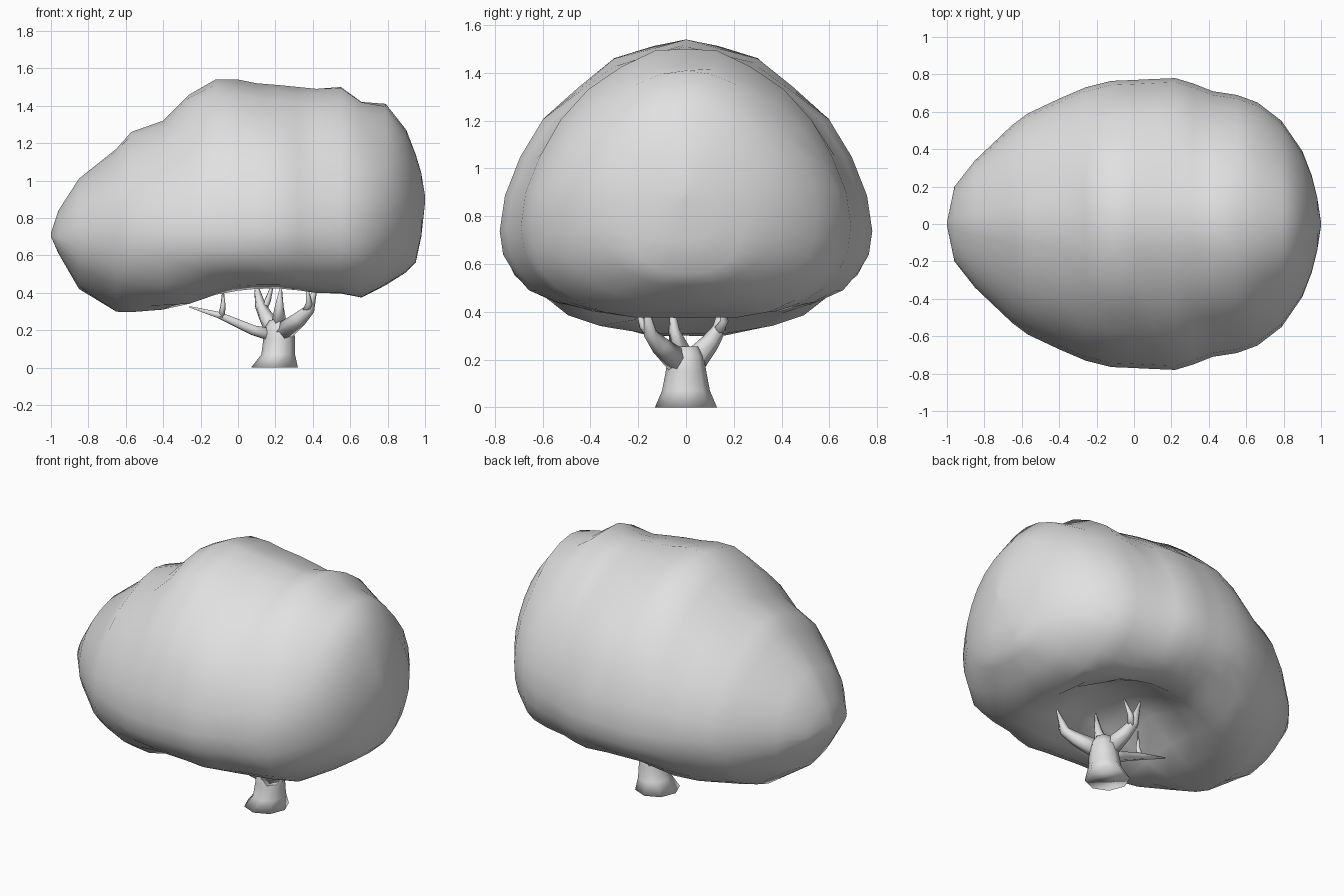
import bpy
import bmesh
from math import sin, cos, pi, exp, copysign
from mathutils import Vector, noise

default = bpy.data.objects.get("Cube")
if default:
    bpy.data.objects.remove(default, do_unlink=True)

# One plain grey for the whole tree
grey = bpy.data.materials.new("light_grey")
grey.use_nodes = True
grey.diffuse_color = (0.75, 0.75, 0.75, 1)
grey.node_tree.nodes["Principled BSDF"].inputs["Base Color"].default_value = grey.diffuse_color


def loft(name, rings):
    """Skin a list of equally long point rings and cap both ends."""
    bm = bmesh.new()
    loops = [[bm.verts.new(point) for point in ring] for ring in rings]
    count = len(loops[0])
    for lower, upper in zip(loops, loops[1:]):
        for i in range(count):
            j = (i + 1) % count
            bm.faces.new((lower[i], lower[j], upper[j], upper[i]))
    bm.faces.new(loops[0][::-1])
    bm.faces.new(loops[-1])
    bmesh.ops.recalc_face_normals(bm, faces=bm.faces)
    mesh = bpy.data.meshes.new(name)
    bm.to_mesh(mesh)
    bm.free()
    mesh.materials.append(grey)
    mesh.shade_smooth()
    obj = bpy.data.objects.new(name, mesh)
    bpy.context.collection.objects.link(obj)
    return obj


def limb(name, path, radii, sides=6):
    """Tapered tube that follows a path."""
    points = [Vector(p) for p in path]
    rings = []
    for i, (point, radius) in enumerate(zip(points, radii)):
        before = points[max(i - 1, 0)]
        after = points[min(i + 1, len(points) - 1)]
        turn = (after - before).to_track_quat("Z", "Y")
        ring = []
        for k in range(sides):
            angle = 2 * pi * k / sides
            ring.append(point + turn @ Vector((cos(angle), sin(angle), 0)) * radius)
        rings.append(ring)
    return loft(name, rings)


def power(value, exponent):
    return copysign(abs(value) ** exponent, value)


def crown_ring(x, bottom, top, width, sides=28):
    """Cross-section of the crown: peaked above, full below, hollow over the trunk."""
    middle = 0.73 + 0.04 * x
    if x > 0.5:
        middle += 0.2 * (x - 0.5)
    middle = min(max(middle, bottom), top)
    fullness = min(max((x + 0.7) / 0.8, 0), 1)
    ring = []
    for k in range(sides):
        angle = 2 * pi * k / sides
        c, s = cos(angle), sin(angle)
        if s >= 0:
            y = width * power(c, 1.14)
            z = middle + (top - middle) * power(s, 1.1)
        else:
            y = width * power(c, 1 - 0.26 * fullness)
            z = middle + (middle - bottom) * power(s, 1 - 0.14 * fullness)
            # Hollow around the branches
            if s < -0.6:
                z += 0.21 * exp(-(((x - 0.13) / 0.4) ** 2 + (y / 0.33) ** 2) ** 2)
        # Soft mirrored lumps, fading towards the tips
        lump = noise.noise(Vector((x, abs(y), z)) * 4) * 0.025 * min(1, width * 2)
        if 0.1 < abs(c) < 0.95:
            y += lump * c
            z += lump * s
        ring.append((x, y, z))
    return ring


# Crown: x, bottom, top, half width
crown_stations = [
    (-1, 0.70, 0.72, 0.01),
    (-0.96, 0.61, 0.84, 0.2),
    (-0.85, 0.42, 1.01, 0.34),
    (-0.65, 0.3, 1.17, 0.53),
    (-0.57, 0.3, 1.26, 0.59),
    (-0.4, 0.3, 1.32, 0.67),
    (-0.26, 0.31, 1.46, 0.73),
    (-0.12, 0.35, 1.54, 0.765),
    (0, 0.365, 1.54, 0.77),
    (0.1, 0.375, 1.52, 0.775),
    (0.22, 0.375, 1.51, 0.78),
    (0.32, 0.37, 1.5, 0.75),
    (0.42, 0.355, 1.49, 0.71),
    (0.55, 0.355, 1.5, 0.69),
    (0.66, 0.365, 1.42, 0.65),
    (0.79, 0.44, 1.41, 0.55),
    (0.9, 0.51, 1.27, 0.39),
    (0.95, 0.56, 1.14, 0.26),
    (0.98, 0.7, 1.04, 0.14),
    (1, 0.88, 0.92, 0.01),
]
loft("crown", [crown_ring(*station) for station in crown_stations])

# Trunk: centre x, height, half sizes along x and y
trunk_stations = [
    (0.195, 0, 0.125, 0.13),
    (0.215, 0.07, 0.09, 0.1),
    (0.22, 0.15, 0.085, 0.085),
    (0.22, 0.21, 0.08, 0.075),
    (0.22, 0.255, 0.05, 0.05),
]
trunk_rings = []
for x, z, half_x, half_y in trunk_stations:
    angles = [2 * pi * k / 8 for k in range(8)]
    trunk_rings.append([(x + half_x * cos(a), half_y * sin(a), z) for a in angles])
loft("trunk", trunk_rings)

# Main branches with their forked twigs
limb("left_branch", [(0.24, -0.03, 0.19), (0.33, -0.11, 0.26), (0.38, -0.15, 0.31), (0.42, -0.17, 0.44)],
     [0.055, 0.04, 0.03, 0.006])
limb("left_twig", [(0.36, -0.13, 0.29), (0.38, -0.18, 0.34), (0.37, -0.21, 0.43)], [0.025, 0.018, 0.004])
limb("back_branch", [(0.2, 0.03, 0.19), (0.15, 0.1, 0.27), (0.12, 0.14, 0.33), (0.09, 0.16, 0.47)],
     [0.055, 0.04, 0.03, 0.006])
limb("back_twig", [(0.13, 0.13, 0.31), (0.16, 0.16, 0.36), (0.19, 0.14, 0.46)], [0.025, 0.018, 0.004])
limb("middle_branch", [(0.22, -0.01, 0.22), (0.22, -0.05, 0.32), (0.23, -0.06, 0.44)],
     [0.045, 0.025, 0.005])
limb("right_branch", [(0.2, 0, 0.17), (0.08, -0.02, 0.2), (-0.1, -0.05, 0.28), (-0.26, -0.04, 0.325)],
     [0.04, 0.03, 0.02, 0.004])
limb("right_twig", [(-0.09, -0.05, 0.27), (-0.08, -0.06, 0.33), (-0.08, -0.06, 0.44)],
     [0.02, 0.014, 0.003])
